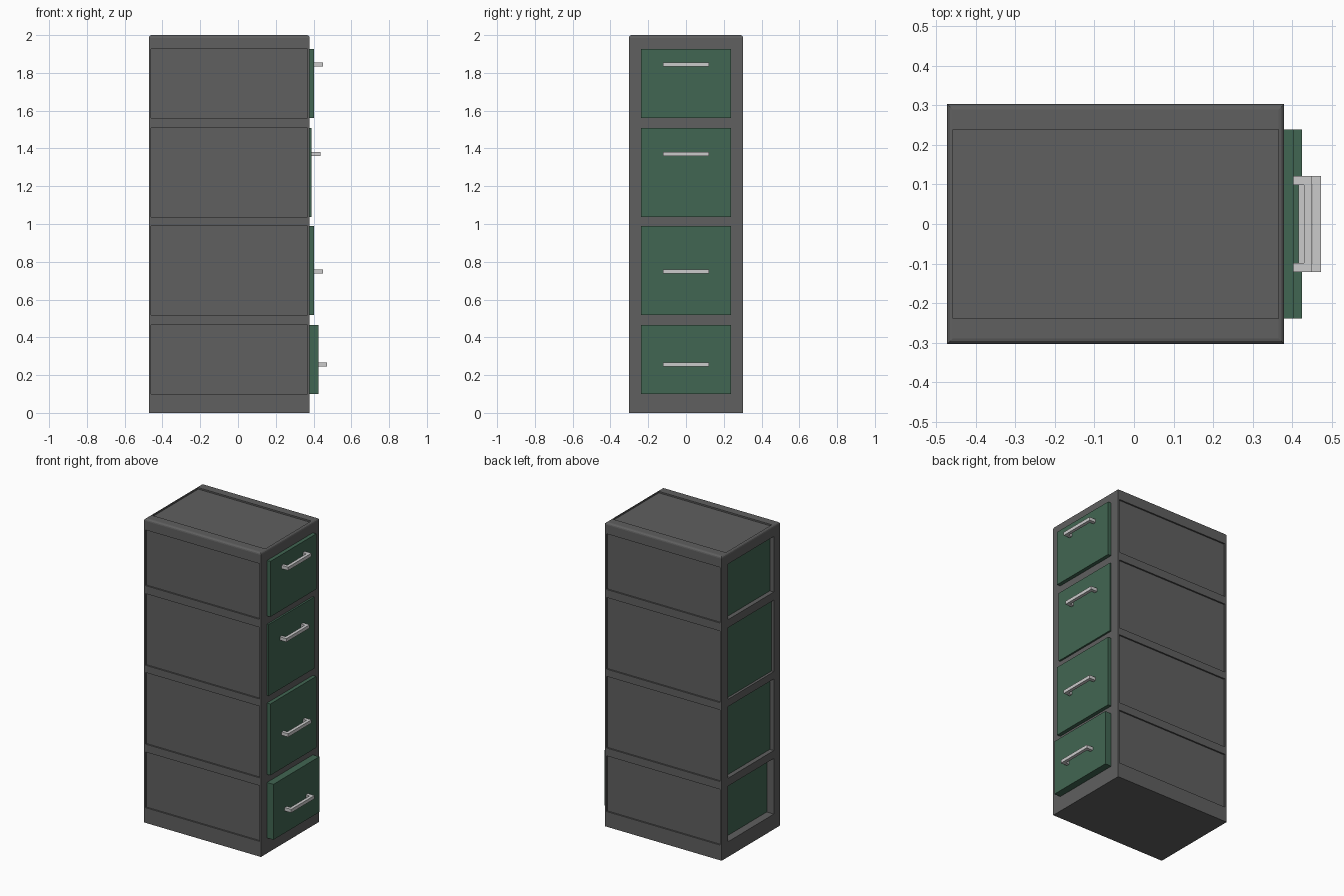
import bpy, bmesh
from mathutils import Vector

if "Cube" in bpy.data.objects:
    bpy.data.objects.remove(bpy.data.objects["Cube"])


def add_box(bm, lo, hi):
    lo, hi = Vector(lo), Vector(hi)
    verts = bmesh.ops.create_cube(bm, size=1)["verts"]
    for v in verts:
        v.co = Vector((v.co[i] * (hi[i] - lo[i]) + (lo[i] + hi[i]) / 2 for i in range(3)))
    return verts


def make_object(name, bm, mat=None):
    mesh = bpy.data.meshes.new(name)
    bm.to_mesh(mesh)
    bm.free()
    ob = bpy.data.objects.new(name, mesh)
    bpy.context.collection.objects.link(ob)
    if mat:
        mesh.materials.append(mat)
    return ob


def make_material(name, rgb):
    mat = bpy.data.materials.new(name)
    mat.diffuse_color = (*rgb, 1)
    mat.use_nodes = True
    mat.node_tree.nodes["Principled BSDF"].inputs["Base Color"].default_value = mat.diffuse_color
    return mat


dark = make_material("dark_metal", (0.115, 0.115, 0.115))
green = make_material("green_paint", (0.053, 0.133, 0.084))

X0, X1, Y, DY = -0.472, 0.379, 0.303, 0.239
# bottom z, top z, front x, handle z for each drawer
drawers = [(0.10, 0.466, 0.425, 0.257), (0.518, 0.989, 0.403, 0.749),
           (1.037, 1.508, 0.390, 1.371), (1.561, 1.927, 0.403, 1.845)]

# cabinet shell with rounded top edges
bm = bmesh.new()
add_box(bm, (X0, -Y, 0), (X1, Y, 2))
top = [e for e in bm.edges if all(v.co.z > 1.9 for v in e.verts)]
bmesh.ops.bevel(bm, geom=top, offset=0.014, segments=3, profile=0.5, affect='EDGES')
cabinet = make_object("cabinet", bm, dark)

# drawer tunnels, recessed side panels and recessed top panel
bm = bmesh.new()
for z0, z1, _, _ in drawers:
    add_box(bm, (-0.6, -DY, z0), (0.6, DY, z1))
    for y0, y1 in ((-0.4, -Y + 0.01), (Y - 0.01, 0.4)):
        add_box(bm, (X0 + 0.012, y0, z0), (X1 - 0.012, y1, z1))
add_box(bm, (X0 + 0.015, -DY, 1.99), (X1 - 0.014, DY, 2.1))
cutter = make_object("panel_cutter", bm)
cutter.hide_render = True
mod = cabinet.modifiers.new("panels", 'BOOLEAN')
mod.operation = 'DIFFERENCE'
mod.solver = 'EXACT'
mod.object = cutter
bpy.context.view_layer.objects.active = cabinet
cabinet.select_set(True)
bpy.ops.object.modifier_apply(modifier=mod.name)
bpy.data.objects.remove(cutter)

# drawers, each slid out a little, with bracket handles
for i, (z0, z1, x, hz) in enumerate(drawers, 1):
    bm = bmesh.new()
    g = 0.0005
    add_box(bm, (x - 0.846, -DY + g, z0 + g), (x, DY - g, z1 - g))
    make_object(f"drawer_{i}", bm, green)

    outline = [(0, -0.121), (0.047, -0.121), (0.047, 0.121), (0, 0.121),
               (0, 0.099), (0.026, 0.099), (0.026, -0.099), (0, -0.099)]
    bm = bmesh.new()
    face = bm.faces.new([bm.verts.new((x + px, py, hz - 0.011)) for px, py in outline])
    ext = bmesh.ops.extrude_face_region(bm, geom=[face])["geom"]
    for v in ext:
        if isinstance(v, bmesh.types.BMVert):
            v.co.z += 0.022
    bmesh.ops.recalc_face_normals(bm, faces=bm.faces)
    make_object(f"handle_{i}", bm)
